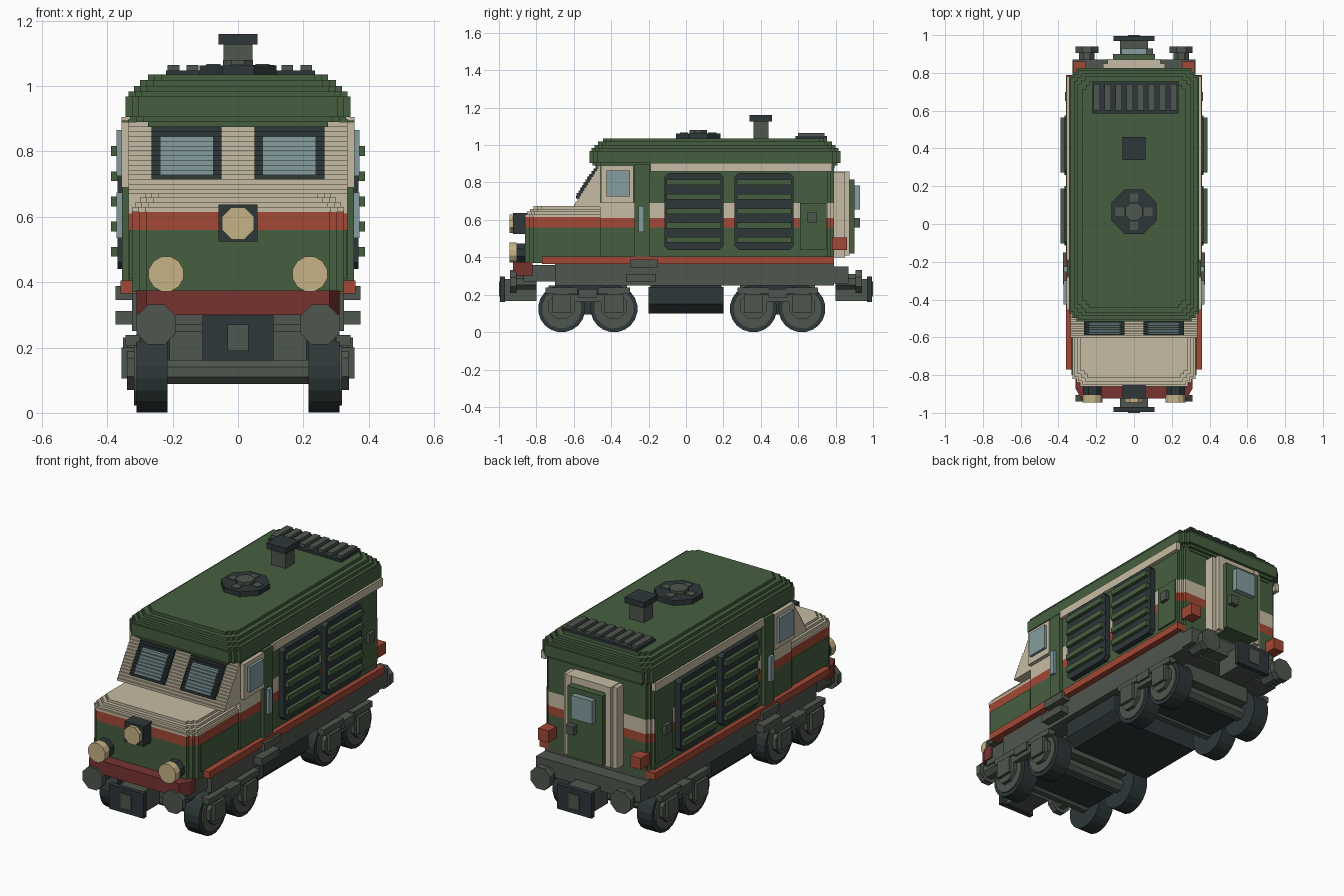
import bpy, bmesh, math

cube = bpy.data.objects.get("Cube")
if cube:
    bpy.data.objects.remove(cube, do_unlink=True)


def srgb(r, g, b):
    f = lambda c: c / 12.92 if c <= 0.04045 else ((c + 0.055) / 1.055) ** 2.4
    return tuple(f(v / 255) for v in (r, g, b)) + (1.0,)


def material(name, rgb):
    m = bpy.data.materials.new(name)
    m.use_nodes = True
    m.diffuse_color = srgb(*rgb)
    m.node_tree.nodes["Principled BSDF"].inputs["Base Color"].default_value = m.diffuse_color
    return m


GREEN = material("forest green", (70, 95, 64))
CREAM = material("cream", (198, 188, 163))
RED = material("brick red", (162, 72, 53))
MAROON = material("dark red", (120, 52, 48))
GREY = material("iron grey", (79, 86, 78))
DARK = material("charcoal", (46, 55, 56))
GLASS = material("blue glass", (133, 158, 160))
LAMP = material("lamp yellow", (198, 180, 134))


def prism(name, pts, axis, a, b, mat):
    """Extrude a polygon along an axis; pts are the two other axes in x, y, z order."""
    bm = bmesh.new()
    def co(p, t):
        v = list(p)
        v.insert(axis, t)
        return v
    lo = [bm.verts.new(co(p, a)) for p in pts]
    hi = [bm.verts.new(co(p, b)) for p in pts]
    bm.faces.new(lo)
    bm.faces.new(hi)
    for i in range(len(pts)):
        j = (i + 1) % len(pts)
        bm.faces.new((lo[i], lo[j], hi[j], hi[i]))
    bmesh.ops.recalc_face_normals(bm, faces=bm.faces)
    me = bpy.data.meshes.new(name)
    bm.to_mesh(me)
    bm.free()
    me.materials.append(mat)
    ob = bpy.data.objects.new(name, me)
    bpy.context.collection.objects.link(ob)
    return ob


def box(name, x0, x1, y0, y1, z0, z1, mat):
    return prism(name, [(x0, y0), (x1, y0), (x1, y1), (x0, y1)], 2, z0, z1, mat)


def pair(name, x0, x1, *rest):
    """The same box on both sides."""
    box("left_" + name, x0, x1, *rest)
    box("right_" + name, -x1, -x0, *rest)


def slab(name, hx, y0, y1, z0, z1, mat, front=0.03, back=0.03):
    """Horizontal layer with notched corners."""
    pts = []
    for y, c, s in ((y0, front, 1), (y1, back, -1)):
        side = [(-hx, y + s * c), (-hx + c / 2, y + s * c), (-hx + c / 2, y + s * c / 2),
                (-hx + c, y + s * c / 2), (-hx + c, y)] if c else [(-hx, y)]
        row = side + [(-x, v) for x, v in reversed(side)]
        pts += row if s == 1 else row[::-1]
    return prism(name, pts, 2, z0, z1, mat)


def disc(name, axis, cu, cv, r, a, b, mat, n=8):
    pts = [(cu + r * math.cos((i + .5) * math.tau / n),
            cv + r * math.sin((i + .5) * math.tau / n)) for i in range(n)]
    return prism(name, pts, axis, a, b, mat)


# Main body in colour bands
for name, z0, z1, mat in (("body_lower", .37, .56, GREEN), ("body_red_stripe", .56, .61, RED),
                          ("body_cream_stripe", .61, .69, CREAM), ("body_upper", .69, .90, GREEN)):
    slab(name, .335, -.46, .79, z0, z1, mat, front=0)

# Hood
slab("hood_lower", .325, -.86, -.45, .37, .56, GREEN, .045, 0)
slab("hood_red_stripe", .325, -.86, -.45, .56, .615, RED, .045, 0)
for i, (hx, y0) in enumerate(((.325, -.86), (.315, -.85), (.30, -.835), (.285, -.815))):
    slab("hood_top_%d" % i, hx, y0, -.45, .615 + .0145 * i, .6295 + .0145 * i, CREAM, .04, 0)
pair("hood_side_panel", .32, .332, -.80, -.47, .41, .56, GREEN)

# Sloping cab front in steps, with framed windscreens
n = 15
for i in range(n):
    z0, z1 = .67 + i * .0147, .67 + (i + 1) * .0147
    y = -.60 + .13 * i / (n - 1)
    box("cab_front_%d" % i, -.335, .335, y, -.27, z0, z1, CREAM)
    if 3 <= i <= 13:
        pair("windscreen_frame_%d" % i, .05, .265, y - .016, y + .01, z0, z1, DARK)
    if 4 <= i <= 11:
        pair("windscreen_glass_%d" % i, .075, .238, y - .022, y, z0, z1, GLASS)

# Cab sides
pair("cab_window_surround", .33, .357, -.455, -.28, .69, .89, CREAM)
pair("cab_side_window", .35, .372, -.425, -.30, .725, .865, GLASS)
pair("cab_door", .33, .355, -.275, -.195, .405, .895, GREEN)
pair("door_rail", .35, .372, -.255, -.225, .535, .675, GLASS)

# Cornice, sill, side panel and step plates
pair("cornice", .33, .357, -.19, .78, .86, .905, CREAM)
pair("sill", .30, .36, -.77, .79, .365, .405, RED)
pair("rear_side_panel", .33, .345, .61, .75, .44, .69, GREEN)
pair("side_box", .33, .365, .65, .70, .585, .64, GREY)
pair("upper_step", .30, .375, -.30, -.15, .345, .388, GREY)
pair("lower_step", .30, .375, -.32, -.16, .27, .312, GREY)

# Louvred side grilles
for k, y0 in enumerate((-.115, .26)):
    pts = [(y0, .46), (y0 + .02, .44), (y0 + .295, .44), (y0 + .315, .46),
           (y0 + .315, .83), (y0 + .295, .85), (y0 + .02, .85), (y0, .83)]
    for s, side in ((1, "left"), (-1, "right")):
        prism("%s_grille_%d" % (side, k), pts, 0, s * .33, s * .368, DARK)
    for j in range(5):
        z = .478 + .077 * j
        pair("slat_%d_%d" % (k, j), .36, .388, y0 + .012, y0 + .303, z, z + .03, GREEN)

# Stepped roof
for i, (hx, z0, z1) in enumerate(((.315, .875, .89), (.33, .89, .905), (.345, .905, .968),
                                  (.335, .968, .984), (.318, .984, 1.0), (.30, 1.0, 1.018),
                                  (.275, 1.018, 1.035))):
    d = .345 - hx
    slab("roof_%d" % i, hx, -.515 + d, .825 - d, z0, z1, GREEN, .04, .04)

# Roof fan
disc("fan_ring", 2, 0, .065, .128, 1.03, 1.063, DARK)
for i in range(4):
    a = i * math.pi / 2
    cx, cy = .075 * math.cos(a), .065 + .075 * math.sin(a)
    box("fan_vent_%d" % i, cx - .022, cx + .022, cy - .022, cy + .022, 1.05, 1.067, GREY)
disc("fan_hub", 2, 0, .065, .05, 1.05, 1.08, GREY)

# Exhaust stack
box("stack", -.045, .045, .36, .44, 1.03, 1.13, GREY)
box("stack_cap", -.06, .06, .34, .46, 1.127, 1.16, DARK)

# Rear roof grille
box("roof_grille", -.22, .235, .585, .755, 1.03, 1.048, DARK)
for i in range(8):
    x = -.215 + i * .058
    box("roof_grille_bar_%d" % i, x, x + .036, .60, .74, 1.04, 1.064, GREY)

# Rear door
pair("door_post", .115, .165, .78, .85, .40, .855, CREAM)
pair("door_post_inner", .105, .14, .78, .873, .41, .86, CREAM)
box("door_lintel", -.14, .14, .78, .87, .82, .86, CREAM)
box("rear_door", -.11, .11, .78, .90, .42, .815, GREEN)
box("rear_door_window", -.065, .065, .89, .93, .655, .785, GLASS)
box("rear_door_handle", .05, .10, .89, .93, .56, .61, GREY)
pair("tail_lamp", .255, .32, .78, .86, .44, .505, RED)

# Front beam and headlights
prism("front_beam", [(-.31, -.87), (-.28, -.925), (.28, -.925), (.31, -.87), (.31, -.82), (-.31, -.82)],
      2, .30, .375, MAROON)
for s, side in ((1, "left"), (-1, "right")):
    disc(side + "_lamp_housing", 1, s * .22, .425, .053, -.915, -.84, DARK)
    disc(side + "_headlight", 1, s * .22, .425, .055, -.945, -.905, LAMP, 12)
box("centre_lamp_housing", -.06, .06, -.925, -.84, .525, .638, DARK)
disc("centre_headlight", 1, 0, .58, .053, -.945, -.92, LAMP)

# Underframe and fuel tank
box("underframe", -.325, .325, -.70, .79, .25, .37, GREY)
box("front_frame", -.30, .30, -.87, -.70, .27, .36, GREY)
box("rear_frame", -.325, .325, .78, .87, .26, .35, GREY)
prism("fuel_tank", [(-.30, .24), (-.30, .15), (-.25, .10), (.25, .10), (.30, .15), (.30, .24)],
      1, -.20, .20, DARK)
box("tank_mount", -.26, .26, -.19, .19, .23, .26, DARK)

# Buffers and couplers at both ends
for e, end in ((-1, "front"), (1, "rear")):
    for s, side in ((1, "left"), (-1, "right")):
        disc("%s_%s_buffer_stem" % (end, side), 1, s * .25, .27, .045, e * .80, e * .915, GREY)
        disc("%s_%s_buffer" % (end, side), 1, s * .25, .27, .066, e * .905, e * .94, GREY)
    box(end + "_coupler_stem", -.075, .075, e * .80, e * .975, .165, .285, GREY)
    box(end + "_coupler", -.108, .108, e * .968, e * .995, .16, .298, DARK)
    box(end + "_coupler_hook", -.032, .032, e * .97, e * 1.0, .19, .27, GREY)

# Bogies: wheels, axle boxes and side frames
for b, (ya, yb) in enumerate(((-.665, -.385), (.36, .62))):
    mid = (ya + yb) / 2
    box("bogie_%d_bolster" % b, -.21, .21, mid - .10, mid + .10, .095, .26, DARK)
    box("bogie_%d_centre" % b, -.21, .21, ya - .07, yb + .07, .16, .25, GREY)
    pair("bogie_%d_bar" % b, .30, .34, ya, yb, .16, .20, GREY)
    pair("bogie_%d_spring" % b, .30, .352, mid - .05, mid + .05, .185, .23, GREY)
    for w, y in enumerate((ya, yb)):
        tag = "%d_%d" % (b, w)
        disc("axle_" + tag, 0, y, .125, .04, -.24, .24, GREY)
        for s, side in ((1, "left"), (-1, "right")):
            disc("%s_wheel_%s" % (side, tag), 0, y, .125, .126, s * .215, s * .31, DARK, 20)
            disc("%s_wheel_face_%s" % (side, tag), 0, y, .125, .105, s * .30, s * .318, GREY, 16)
            disc("%s_hub_%s" % (side, tag), 0, y, .14, .075, s * .31, s * .34, GREY)
        pair("axle_box_" + tag, .30, .357, y - .05, y + .05, .105, .20, GREY)
        pair("axle_guard_" + tag, .30, .345, y - .085, y + .085, .205, .238, GREY)
